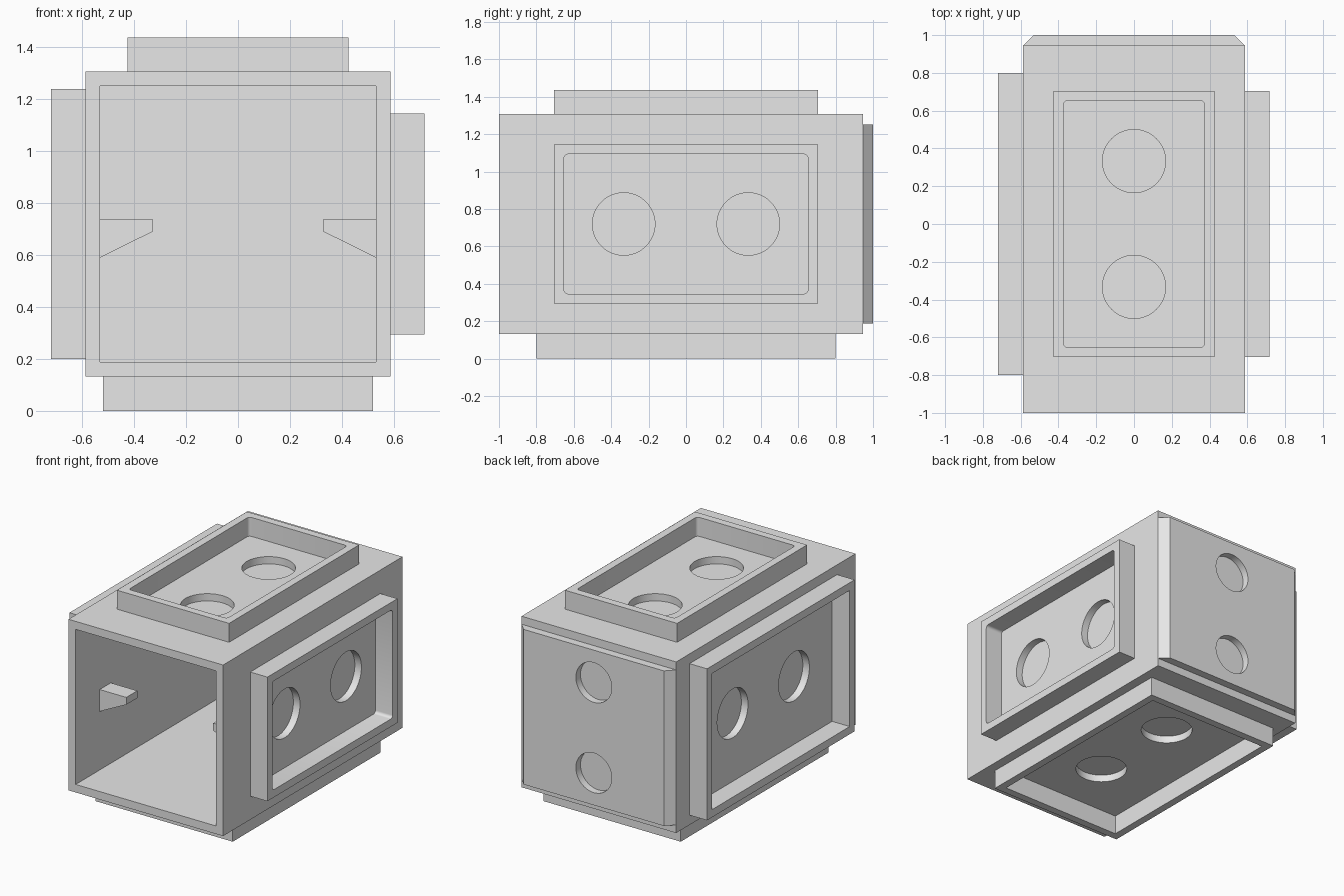
import bpy
import bmesh
from math import pi
from mathutils import Matrix, Vector

cube = bpy.data.objects.get("Cube")
if cube:
    bpy.data.objects.remove(cube, do_unlink=True)

GREY = bpy.data.materials.new("plain_grey")
GREY.use_nodes = True
GREY.diffuse_color = (0.8, 0.8, 0.8, 1)
GREY.node_tree.nodes["Principled BSDF"].inputs["Base Color"].default_value = (0.8, 0.8, 0.8, 1)

MID = 0.72       # height of the body's centre
HALF = 0.587     # half width of the body
WALL = 0.055
BACK = 0.945     # where the tube ends and the back panel begins
POCKET = 0.05    # depth of the round pockets


def make_object(name, bm):
    bmesh.ops.recalc_face_normals(bm, faces=bm.faces)
    mesh = bpy.data.meshes.new(name)
    bm.to_mesh(mesh)
    bm.free()
    mesh.materials.append(GREY)
    obj = bpy.data.objects.new(name, mesh)
    bpy.context.collection.objects.link(obj)
    return obj


def box(name, low, high, corner=0):
    """Box between two corners; corner rounds its local z edges."""
    low, high = Vector(low), Vector(high)
    bm = bmesh.new()
    bmesh.ops.create_cube(bm, size=1)
    bmesh.ops.scale(bm, vec=high - low, verts=bm.verts)
    bmesh.ops.translate(bm, vec=(low + high) / 2, verts=bm.verts)
    if corner:
        upright = [e for e in bm.edges
                   if abs(e.verts[0].co.z - e.verts[1].co.z) > 0.01]
        bmesh.ops.bevel(bm, geom=upright, offset=corner, segments=4,
                        profile=0.5, affect='EDGES')
    return make_object(name, bm)


def prism(name, outline, vector, place=Matrix()):
    """Flat outline swept along a vector."""
    bm = bmesh.new()
    face = bm.faces.new([bm.verts.new(place @ Vector(p)) for p in outline])
    swept = bmesh.ops.extrude_face_region(bm, geom=[face], use_keep_orig=True)
    moved = [v for v in swept["geom"] if isinstance(v, bmesh.types.BMVert)]
    bmesh.ops.translate(bm, vec=vector, verts=moved)
    return make_object(name, bm)


def disc(centre, radius, axis):
    """Round cutter that sinks a pocket around a point on a surface."""
    turn = Vector((0, 0, 1)).rotation_difference(Vector(axis)).to_matrix().to_4x4()
    bm = bmesh.new()
    bmesh.ops.create_cone(bm, cap_ends=True, segments=64, radius1=radius,
                          radius2=radius, depth=POCKET * 2,
                          matrix=Matrix.Translation(centre) @ turn)
    return make_object("pocket_cutter", bm)


def cut(obj, cutters):
    for cutter in cutters:
        mod = obj.modifiers.new("cut", 'BOOLEAN')
        mod.operation = 'DIFFERENCE'
        mod.solver = 'EXACT'
        mod.object = cutter
        bpy.context.view_layer.objects.active = obj
        bpy.ops.object.modifier_apply(modifier=mod.name)
        bpy.data.objects.remove(cutter, do_unlink=True)


def smooth(obj):
    bpy.ops.object.select_all(action='DESELECT')
    obj.select_set(True)
    bpy.context.view_layer.objects.active = obj
    bpy.ops.object.shade_smooth_by_angle(angle=pi / 6)


# Square tube, open at the front, with two pockets on each long side
body = box("body", (-HALF, -1, MID - HALF), (HALF, BACK, MID + HALF))
inner = HALF - WALL
cutters = [box("inside_cutter", (-inner, -2, MID - inner), (inner, 2, MID + inner))]
for axis in ((1, 0, 0), (-1, 0, 0), (0, 0, 1), (0, 0, -1)):
    for y in (-0.333, 0.333):
        cutters.append(disc(Vector((0, y, MID)) + Vector(axis) * HALF, 0.167, axis))
cut(body, cutters)
smooth(body)

# Back panel with slanted sides and two smaller pockets
panel = prism("back_panel",
              [(-HALF, BACK, MID - inner), (HALF, BACK, MID - inner),
               (inner, 1, MID - inner), (-inner, 1, MID - inner)],
              (0, 0, inner * 2))
cut(panel, [disc((0, 1, MID + z), 0.136, (0, 1, 0)) for z in (-0.31, 0.31)])
smooth(panel)


# Raised rims: plugs on top and left, larger sockets on bottom and right
def rim(name, half_width, half_length, height, corner, turn):
    frame = box(name, (-half_width, -half_length, HALF),
                (half_width, half_length, HALF + height))
    w, l = half_width - 0.053, half_length - 0.053
    cut(frame, [box("rim_cutter", (-w, -l, 0), (w, l, 2), corner)])
    frame.data.transform(Matrix.Translation((0, 0, MID)) @ Matrix.Rotation(turn, 4, 'Y'))
    smooth(frame)


rim("top_rim", 0.426, 0.705, 0.13, 0.02, 0)
rim("left_rim", 0.426, 0.705, 0.13, 0.02, pi / 2)
rim("bottom_rim", 0.52, 0.8, 0.133, 0, pi)
rim("right_rim", 0.52, 0.8, 0.133, 0, -pi / 2)

# Wedge brackets inside the opening
for side, name in ((1, "left_bracket"), (-1, "right_bracket")):
    prism(name, [(inner, -0.74, 0.74), (0.33, -0.74, 0.74),
                 (0.33, -0.74, 0.69), (inner, -0.74, 0.59)],
          (0, 0.12, 0), Matrix.Scale(side, 4, (1, 0, 0)))
